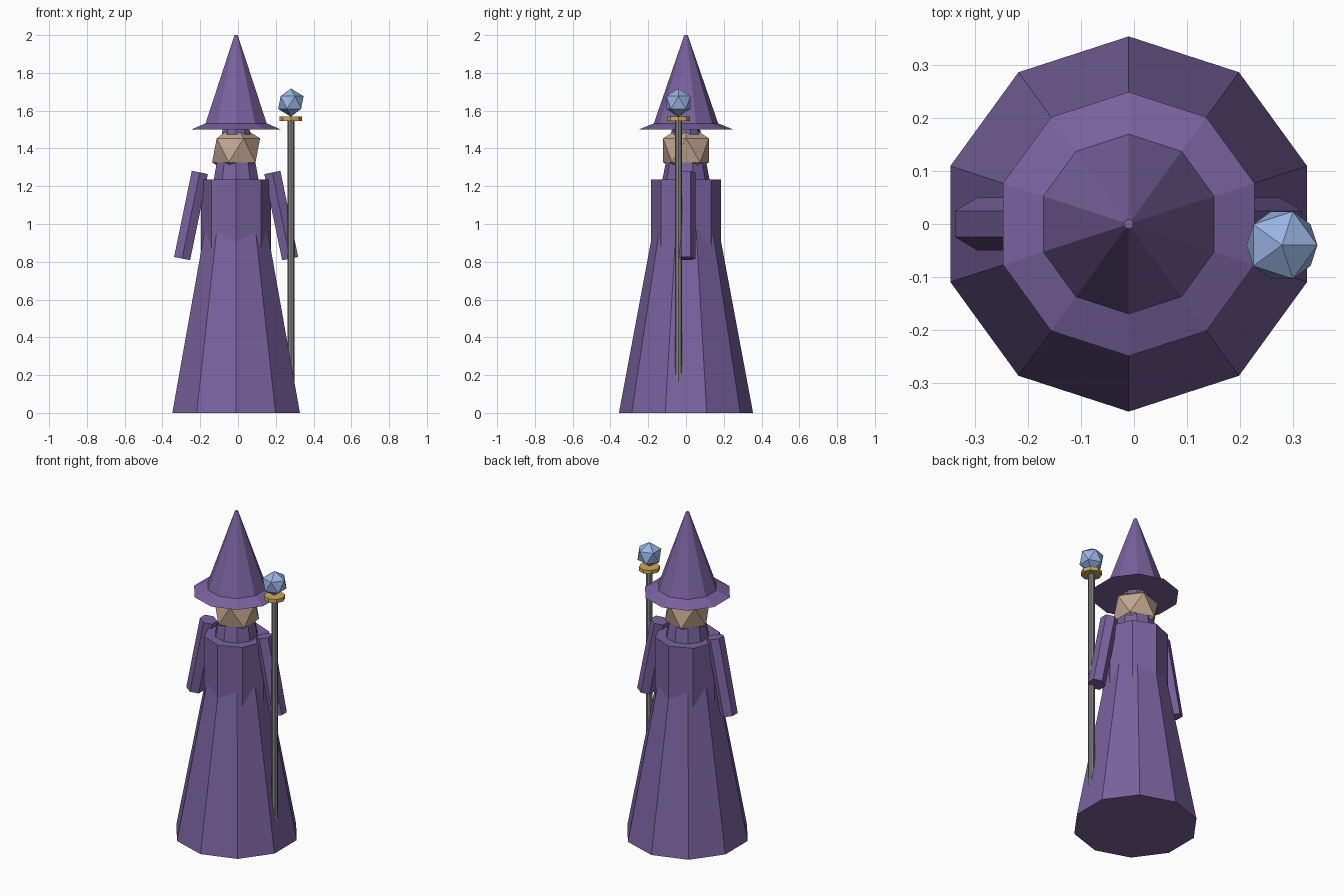
import bpy
import math
from mathutils import Vector

cube = bpy.data.objects.get("Cube")
if cube:
    bpy.data.objects.remove(cube, do_unlink=True)


def material(name, rgb):
    mat = bpy.data.materials.new(name)
    mat.use_nodes = True
    mat.diffuse_color = (*rgb, 1)
    mat.node_tree.nodes["Principled BSDF"].inputs["Base Color"].default_value = (*rgb, 1)
    return mat


purple = material("purple cloth", (0.195, 0.122, 0.345))
skin = material("skin", (0.55, 0.38, 0.28))
blue = material("blue crystal", (0.32, 0.46, 0.77))
gold = material("gold", (0.6, 0.4, 0.1))
grey = material("grey wood", (0.24, 0.23, 0.24))


def finish(name, mat):
    obj = bpy.context.object
    obj.name = name
    obj.data.materials.append(mat)
    return obj


def frustum(name, mat, sides, r_bottom, r_top, bottom, top):
    """Tapered prism running between two points."""
    a, b = Vector(bottom), Vector(top)
    axis = b - a
    tilt = math.atan2(axis.x, axis.z)
    bpy.ops.mesh.primitive_cone_add(
        vertices=sides, radius1=r_bottom, radius2=r_top, depth=axis.length,
        location=(a + b) / 2, rotation=(0, tilt, 0))
    return finish(name, mat)


def gem(name, mat, radius, center):
    bpy.ops.mesh.primitive_ico_sphere_add(subdivisions=1, radius=radius, location=center)
    return finish(name, mat)


CX = -0.01  # body axis

# Robe and shoulder cape
frustum("robe", purple, 10, 0.355, 0.075, (CX, 0, 0), (CX, 0, 1.5))
frustum("shoulder_cape", purple, 8, 0.186, 0.186, (CX, 0, 0.8), (CX, 0, 1.235))

# Sleeves
for side, name in ((1, "left_sleeve"), (-1, "right_sleeve")):
    frustum(name, purple, 6, 0.05, 0.05,
            (CX + side * 0.286, 0, 0.817), (CX + side * 0.192, 0, 1.273))

# Head and hat
gem("head", skin, 0.142, (CX, 0, 1.39))
frustum("hat_brim", purple, 10, 0.25, 0.17, (CX, 0, 1.5), (CX, 0, 1.533))
frustum("hat_cone", purple, 10, 0.17, 0.009, (CX, 0, 1.533), (CX, 0, 2))

# Staff
SX, SY = 0.28, -0.04
frustum("staff_pole", grey, 8, 0.019, 0.019, (SX, SY, 0.05), (SX, SY, 1.55))
frustum("staff_collar", gold, 8, 0.06, 0.06, (SX, SY, 1.545), (SX, SY, 1.568))
gem("staff_crystal", blue, 0.075, (SX, SY, 1.643))
